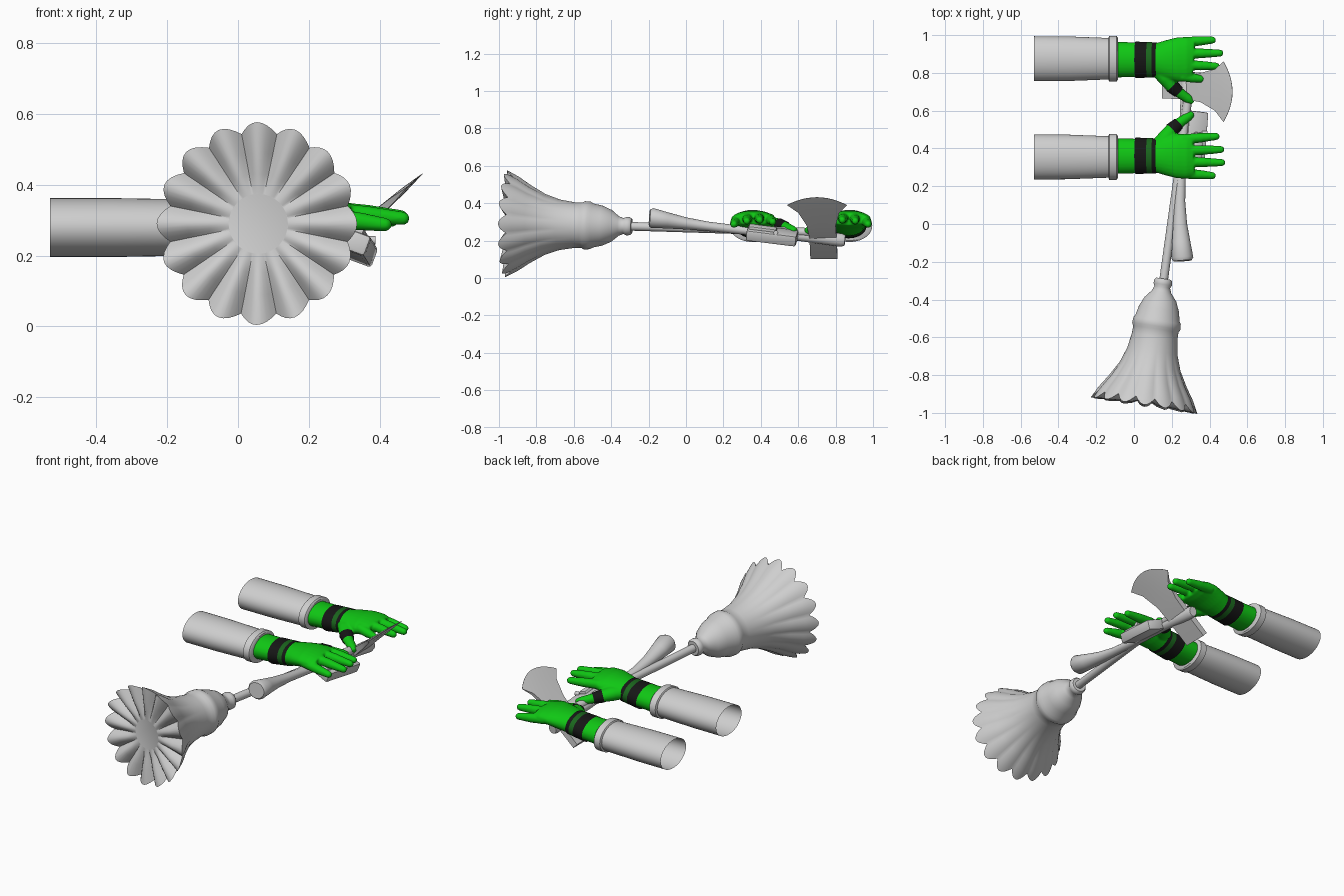
import bpy, bmesh, math
from mathutils import Vector

if "Cube" in bpy.data.objects:
    bpy.data.objects.remove(bpy.data.objects["Cube"])


def material(name, rgb):
    m = bpy.data.materials.new(name)
    m.use_nodes = True
    m.diffuse_color = (*rgb, 1)
    m.node_tree.nodes["Principled BSDF"].inputs["Base Color"].default_value = (*rgb, 1)
    return m


GREY = material("plain grey", (0.62, 0.62, 0.62))
GREEN = material("glove green", (0.005, 0.57, 0.007))
DARK = material("dark green", (0.01, 0.13, 0.012))
BLACK = material("black", (0.008, 0.008, 0.008))


def finish(bm, name, mat, angle=40):
    """Turn a bmesh into an object, smooth with sharp edges kept."""
    bmesh.ops.recalc_face_normals(bm, faces=bm.faces)
    me = bpy.data.meshes.new(name)
    bm.to_mesh(me)
    bm.free()
    me.materials.append(mat)
    me.polygons.foreach_set("use_smooth", [True] * len(me.polygons))
    me.set_sharp_from_angle(angle=math.radians(angle))
    ob = bpy.data.objects.new(name, me)
    bpy.context.scene.collection.objects.link(ob)
    return ob


def bridge(bm, a, b):
    n = len(a)
    for i in range(n):
        bm.faces.new((a[i], a[(i + 1) % n], b[(i + 1) % n], b[i]))


def loft(bm, path, seg=28, start=True, end=True):
    """Elliptical rings along a path of (x, y, z, half width, half height)."""
    pts = [Vector(p[:3]) for p in path]
    rings = []
    for i, p in enumerate(path):
        t = (pts[min(i + 1, len(pts) - 1)] - pts[max(i - 1, 0)]).normalized()
        side = t.cross(Vector((0, 0, 1))).normalized()
        up = side.cross(t)
        rings.append([bm.verts.new(pts[i] + side * p[3] * math.cos(a) + up * p[4] * math.sin(a))
                      for a in (2 * math.pi * k / seg for k in range(seg))])
    for a, b in zip(rings, rings[1:]):
        bridge(bm, a, b)
    if start:
        bm.faces.new(rings[0])
    if end:
        bm.faces.new(rings[-1])


def tube(name, path, mat, **kw):
    bm = bmesh.new()
    loft(bm, path, **kw)
    return finish(bm, name, mat)


def finger(bm, base, tip, r0, r1):
    """Tapered digit with a rounded tip."""
    a, b = Vector(base), Vector(tip)
    d = (b - a).normalized()
    path = [(*a, r0, r0), (*a.lerp(b, 0.5), r0 * 0.95, r0 * 0.95)]
    for k in range(5):
        ang = k * math.pi / 8 * 0.95
        r = r1 * math.cos(ang)
        path.append((*(b - d * r1 * (1 - math.sin(ang))), r, r))
    loft(bm, path, 16)


# --- Broom: bell-shaped head with a scalloped, fluted end ---
TOP, LOBES, STEPS = Vector((0.155, -0.30, 0.277)), 16, 8
AXIS = (Vector((0.055, -0.95, 0.29)) - TOP).normalized()
SIDE = AXIS.cross(Vector((0, 0, 1))).normalized()
UP = SIDE.cross(AXIS)
# distance along axis, radius, lobe shift along axis, lobe growth of radius
profile = [(-0.01, 0.04, 0, 0), (0.0, 0.048, 0, 0), (0.02, 0.049, 0, 0), (0.035, 0.042, 0, 0),
           (0.06, 0.052, 0, 0), (0.10, 0.085, 0, 0), (0.15, 0.107, 0, 0), (0.20, 0.118, 0, 0),
           (0.215, 0.127, 0, 0), (0.245, 0.129, 0, 0), (0.26, 0.121, 0, 0), (0.30, 0.122, 0, 0),
           (0.38, 0.135, 0, 0), (0.46, 0.162, 0, 0.001), (0.54, 0.205, 0, 0.004),
           (0.60, 0.245, 0.006, 0.008), (0.65, 0.272, 0.02, 0.014),
           (0.648, 0.20, 0.016, 0), (0.645, 0.14, 0.009, 0), (0.643, 0.085, 0, 0)]
bm = bmesh.new()
rings = []
for t, r, shift, grow in profile:
    ring = []
    for k in range(LOBES * STEPS):
        a = 2 * math.pi * k / (LOBES * STEPS)
        c = 2 * abs(math.cos(a * LOBES / 2)) - 1
        rad = r + grow * c
        ring.append(bm.verts.new(TOP + AXIS * (t + shift * c)
                                 + SIDE * rad * math.cos(a) + UP * rad * math.sin(a)))
    rings.append(ring)
for a, b in zip(rings, rings[1:]):
    bridge(bm, a, b)
bm.faces.new(rings[0])
bm.faces.new(rings[-1])
finish(bm, "broom_head", GREY, 50)

tube("broom_handle", [(0.155, -0.31, 0.277, 0.023, 0.023), (0.24, 0.30, 0.258, 0.023, 0.023),
                      (0.285, 0.66, 0.245, 0.023, 0.023)], GREY)

# --- Axe: flared handle and wedge blade ---
tube("axe_handle", [(0.257, -0.195, 0.322, 0.048, 0.045), (0.256, -0.18, 0.321, 0.058, 0.053),
                    (0.25, -0.10, 0.308, 0.049, 0.043), (0.244, 0.0, 0.292, 0.037, 0.032),
                    (0.243, 0.12, 0.276, 0.028, 0.025), (0.25, 0.30, 0.256, 0.025, 0.023),
                    (0.27, 0.60, 0.225, 0.026, 0.026), (0.28, 0.83, 0.203, 0.030, 0.036),
                    (0.281, 0.85, 0.201, 0.024, 0.028)], GREY)

BACK, OUT = Vector((0.16, 0, 0.115)), Vector((0.365, 0, 0.32))
NORMAL = Vector((-OUT.z, 0, OUT.x)).normalized()
# fraction from back to edge, front y, rear y, half thickness
sections = [(0, 0.665, 0.81, 0.018), (0.35, 0.66, 0.805, 0.020), (0.55, 0.645, 0.80, 0.014),
            (0.75, 0.60, 0.82, 0.008), (0.86, 0.54, 0.86, 0.005)]
bm = bmesh.new()
N = 12
rows = []
for i, (f, y0, y1, h) in enumerate(sections):
    row = []
    for s in (1, -1):
        for k in range(N + 1):
            u = k / N if s > 0 else 1 - k / N
            bulge = 4 * u * (1 - u) * 0.13 * max(0, (f - 0.55) / 0.31)
            p = BACK + OUT * (f + bulge) + Vector((0, y0 + (y1 - y0) * u, 0))
            row.append(bm.verts.new(p + NORMAL * s * h * (0.15 if i == 4 else 1)))
    rows.append(row)
for a, b in zip(rows, rows[1:]):
    bridge(bm, a, b)
bm.faces.new(rows[0])
bm.faces.new(rows[-1])
finish(bm, "axe_blade", GREY, 30)


# --- Small tool held beside the handles ---
def block(name, loc, size, rot, bevel):
    bm = bmesh.new()
    bmesh.ops.create_cube(bm, size=1)
    bmesh.ops.scale(bm, vec=size, verts=bm.verts)
    bmesh.ops.bevel(bm, geom=list(bm.edges), offset=bevel, segments=2, affect='EDGES', profile=0.5)
    ob = finish(bm, name, GREY)
    ob.location, ob.rotation_euler = loc, rot


TILT = (-0.13, 0.35, -0.12)
block("tool_body", (0.325, 0.46, 0.228), (0.11, 0.27, 0.06), TILT, 0.01)
block("tool_rail", (0.335, 0.41, 0.262), (0.05, 0.15, 0.03), TILT, 0.008)
tube("tool_knob", [(0.36, 0.48, 0.243, 0.012, 0.012), (0.388, 0.48, 0.243, 0.012, 0.012)],
     GREY, seg=12)

# --- Arms: sleeve, cuff, glove and bands, mirrored front to rear ---
MID = 0.615
tips_x = {"front": (0.43, 0.48, 0.475, 0.45), "rear": (0.43, 0.47, 0.45, 0.37)}
for arm, sign in (("front", 1), ("rear", -1)):
    def Y(y):
        return MID + sign * (y - MID)

    def sweep(rows):
        return [(x, Y(y), z, a, b) for x, y, z, a, b in rows]

    tube(arm + "_sleeve", sweep([(-0.53, 0.355, 0.279, 0.119, 0.083), (-0.35, 0.355, 0.279, 0.118, 0.083),
                                 (-0.12, 0.355, 0.279, 0.109, 0.079)]), GREY, seg=40, start=False)
    tube(arm + "_cuff", sweep([(-0.137, 0.355, 0.279, 0.108, 0.078), (-0.131, 0.355, 0.279, 0.121, 0.086),
                               (-0.092, 0.355, 0.279, 0.121, 0.086), (-0.085, 0.355, 0.279, 0.110, 0.078)]),
         GREY, seg=40)

    # glove: palm, fingers and thumb fused into one skin
    bm = bmesh.new()
    loft(bm, sweep([(-0.11, 0.36, 0.279, 0.095, 0.066), (0.0, 0.36, 0.283, 0.092, 0.063),
                    (0.11, 0.362, 0.29, 0.088, 0.058), (0.17, 0.362, 0.302, 0.105, 0.057),
                    (0.23, 0.36, 0.312, 0.118, 0.051), (0.28, 0.358, 0.315, 0.117, 0.044),
                    (0.315, 0.36, 0.315, 0.105, 0.032)]))
    for i, tx in enumerate(tips_x[arm]):
        base_y, tip_y = 0.268 + 0.060 * i, 0.255 + 0.070 * i
        base_z, tip_z = (0.308, 0.325, 0.328, 0.318)[i], (0.285, 0.303, 0.308, 0.298)[i]
        finger(bm, (0.25, Y(base_y), base_z), (tx + 0.004, Y(tip_y), tip_z), 0.027, 0.019)
    loft(bm, sweep([(0.13, 0.40, 0.295, 0.05, 0.04), (0.17, 0.455, 0.29, 0.046, 0.04),
                    (0.205, 0.505, 0.282, 0.035, 0.032), (0.24, 0.535, 0.272, 0.028, 0.026),
                    (0.29, 0.57, 0.258, 0.024, 0.022), (0.313, 0.586, 0.252, 0.015, 0.014)]))
    glove = finish(bm, arm + "_glove", GREEN)
    remesh = glove.modifiers.new("Fuse", 'REMESH')
    remesh.mode, remesh.voxel_size, remesh.use_smooth_shade = 'VOXEL', 0.006, True
    soften = glove.modifiers.new("Soften", 'SMOOTH')
    soften.factor, soften.iterations = 0.5, 4

    # painted bands around wrist and thumb
    for name, x0, x1, mat in (("wide_band", 0.008, 0.07, BLACK), ("middle_band", 0.07, 0.098, DARK),
                              ("narrow_band", 0.098, 0.12, BLACK)):
        tube(arm + "_" + name, sweep([(x, 0.361, 0.279 + 0.1 * max(x, 0), 0.097 - 0.04 * x, 0.068 - 0.04 * x)
                                      for x in (x0, x1)]), mat, seg=40, start=False, end=False)
    tube(arm + "_thumb_band", sweep([(0.198, 0.497, 0.284, 0.039, 0.036), (0.236, 0.532, 0.273, 0.032, 0.030)]),
         BLACK, start=False, end=False)
